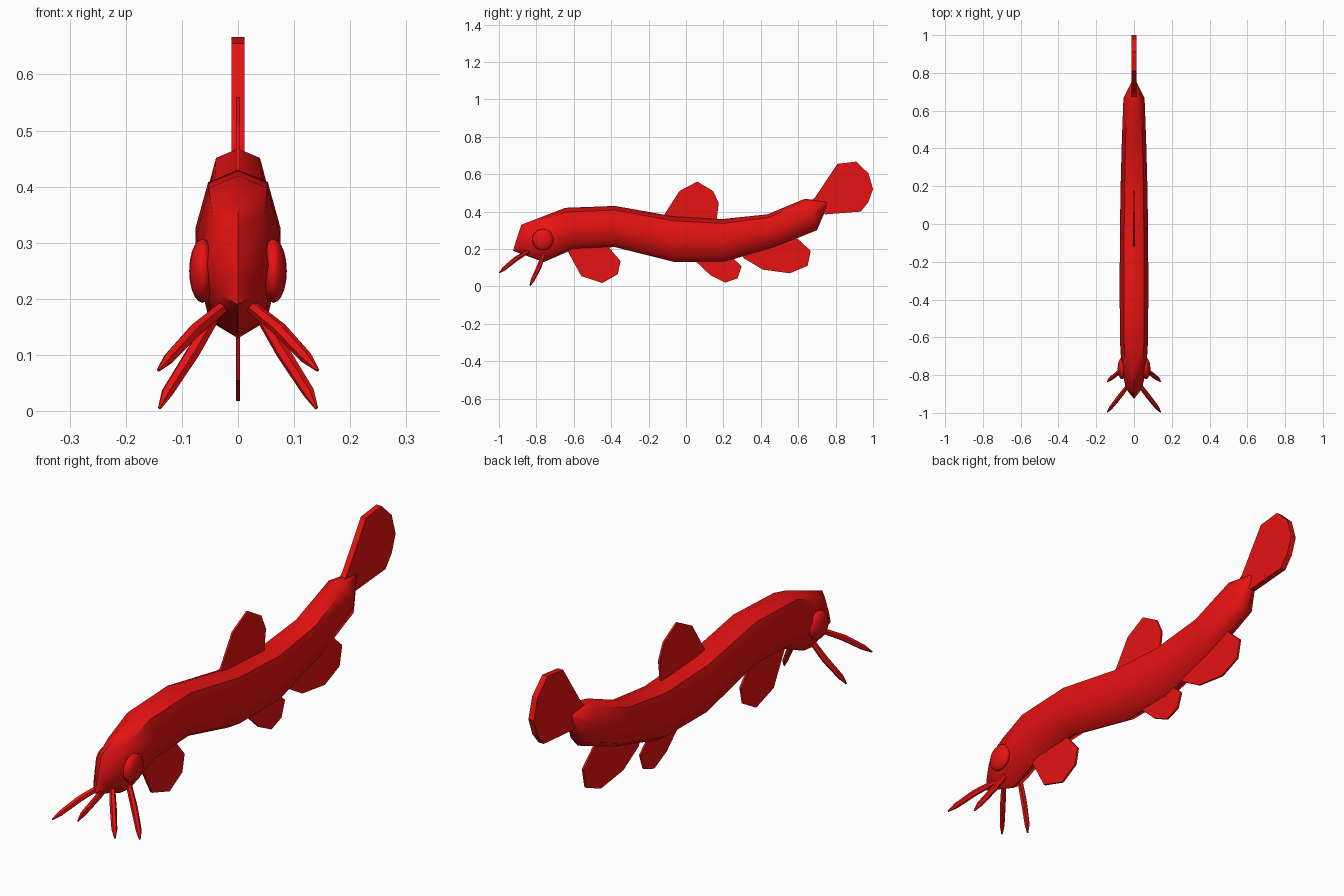
import bpy, bmesh, math
from mathutils import Vector

if "Cube" in bpy.data.objects:
    bpy.data.objects.remove(bpy.data.objects["Cube"])

red = bpy.data.materials.new("red")
red.diffuse_color = (0.8, 0.006, 0.006, 1)
red.use_nodes = True
red.node_tree.nodes["Principled BSDF"].inputs["Base Color"].default_value = red.diffuse_color


def finish(bm, name, smooth=None):
    bmesh.ops.recalc_face_normals(bm, faces=bm.faces)
    me = bpy.data.meshes.new(name)
    bm.to_mesh(me)
    bm.free()
    me.materials.append(red)
    if smooth:
        me.shade_smooth()
        me.set_sharp_from_angle(angle=math.radians(smooth))
    ob = bpy.data.objects.new(name, me)
    bpy.context.collection.objects.link(ob)
    return ob


def loft(bm, rings, start, end):
    rings = [[bm.verts.new(p) for p in r] for r in rings]
    n = len(rings[0])
    for a, b in zip(rings, rings[1:]):
        for i in range(n):
            j = (i + 1) % n
            bm.faces.new((a[i], a[j], b[j], b[i]))
    for ring, tip in ((rings[0], start), (rings[-1], end)):
        t = bm.verts.new(tip)
        for i in range(n):
            bm.faces.new((ring[i], ring[(i + 1) % n], t))


# Body: octagonal sections (top y, top z, bottom y, bottom z, half width, side set-back)
sections = [
    (-0.88, 0.33, -0.925, 0.19, 0.046, 0.045),
    (-0.77, 0.372, -0.76, 0.13, 0.066, 0),
    (-0.645, 0.42, -0.60, 0.20, 0.074, 0),
    (-0.38, 0.43, -0.38, 0.21, 0.076, 0),
    (-0.07, 0.375, -0.06, 0.13, 0.075, 0),
    (0.195, 0.36, 0.20, 0.13, 0.071, 0),
    (0.435, 0.385, 0.475, 0.21, 0.064, 0),
    (0.635, 0.468, 0.70, 0.30, 0.056, 0),
    (0.755, 0.455, 0.76, 0.44, 0.01, 0),
]
octagon = [(0, 1), (0.7, 0.8), (1, 0.05), (0.68, -0.75),
           (0, -1), (-0.68, -0.75), (-1, 0.05), (-0.7, 0.8)]
rings = []
for ty, tz, by, bz, w, back in sections:
    top, bot = Vector((0, ty, tz)), Vector((0, by, bz))
    mid, half = (top + bot) / 2, (top - bot) / 2
    rings.append([mid + half * v + Vector((u * w, abs(u) * back, 0)) for u, v in octagon])
bm = bmesh.new()
loft(bm, rings, (0, -0.904, 0.26), (0, 0.762, 0.45))
finish(bm, "body", 50)


# Fins: flat outlines in the y-z plane with a little thickness
def fin(name, points, half):
    bm = bmesh.new()
    f = bm.faces.new([bm.verts.new((-half, y, z)) for y, z in points])
    g = bmesh.ops.extrude_face_region(bm, geom=[f])["geom"]
    bmesh.ops.translate(bm, vec=(2 * half, 0, 0),
                        verts=[v for v in g if isinstance(v, bmesh.types.BMVert)])
    finish(bm, name)


fin("dorsal_fin", [(-0.13, 0.36), (-0.115, 0.385), (-0.035, 0.51), (0.06, 0.56),
                   (0.145, 0.51), (0.175, 0.445), (0.162, 0.34)], 0.004)
fin("pectoral_fin", [(-0.65, 0.22), (-0.56, 0.055), (-0.447, 0.018),
                     (-0.365, 0.065), (-0.35, 0.135), (-0.43, 0.23)], 0.004)
fin("pelvic_fin", [(0.035, 0.15), (0.13, 0.06), (0.21, 0.02),
                   (0.275, 0.043), (0.298, 0.107), (0.23, 0.17)], 0.004)
fin("anal_fin", [(0.30, 0.17), (0.31, 0.15), (0.41, 0.09), (0.555, 0.07),
                 (0.65, 0.11), (0.667, 0.19), (0.58, 0.27)], 0.004)
fin("tail_fin", [(0.65, 0.44), (0.69, 0.475), (0.81, 0.655), (0.91, 0.667), (0.975, 0.605),
                 (1.0, 0.52), (0.975, 0.45), (0.935, 0.40), (0.745, 0.385)], 0.012)


# Barbels: six-sided tapering feelers
def barbel(name, path, radii):
    pts = [Vector(p) for p in path]
    axis = (pts[-1] - pts[0]).normalized()
    u = axis.orthogonal().normalized()
    v = axis.cross(u)
    rings = [[p + (u * math.cos(a) + v * math.sin(a)) * r
              for a in (k * math.pi / 3 for k in range(6))] for p, r in zip(pts, radii)]
    bm = bmesh.new()
    loft(bm, rings, pts[0], pts[-1])
    finish(bm, name, 40)


for side, s in (("left", -1), ("right", 1)):
    barbel(f"front_barbel_{side}",
           [(s * 0.02, -0.84, 0.19), (s * 0.075, -0.912, 0.145),
            (s * 0.122, -0.972, 0.095), (s * 0.142, -0.997, 0.073)],
           [0.011, 0.013, 0.011, 0.003])
    barbel(f"rear_barbel_{side}",
           [(s * 0.03, -0.755, 0.19), (s * 0.08, -0.785, 0.105),
            (s * 0.126, -0.82, 0.033), (s * 0.14, -0.834, 0.005)],
           [0.011, 0.013, 0.011, 0.003])
    # Eye: flattened ball on the side of the head
    bm = bmesh.new()
    bmesh.ops.create_uvsphere(bm, u_segments=16, v_segments=10, radius=1)
    bmesh.ops.scale(bm, vec=(0.024, 0.057, 0.057), verts=bm.verts)
    bmesh.ops.translate(bm, vec=(s * 0.063, -0.765, 0.25), verts=bm.verts)
    finish(bm, f"eye_{side}", 60)
